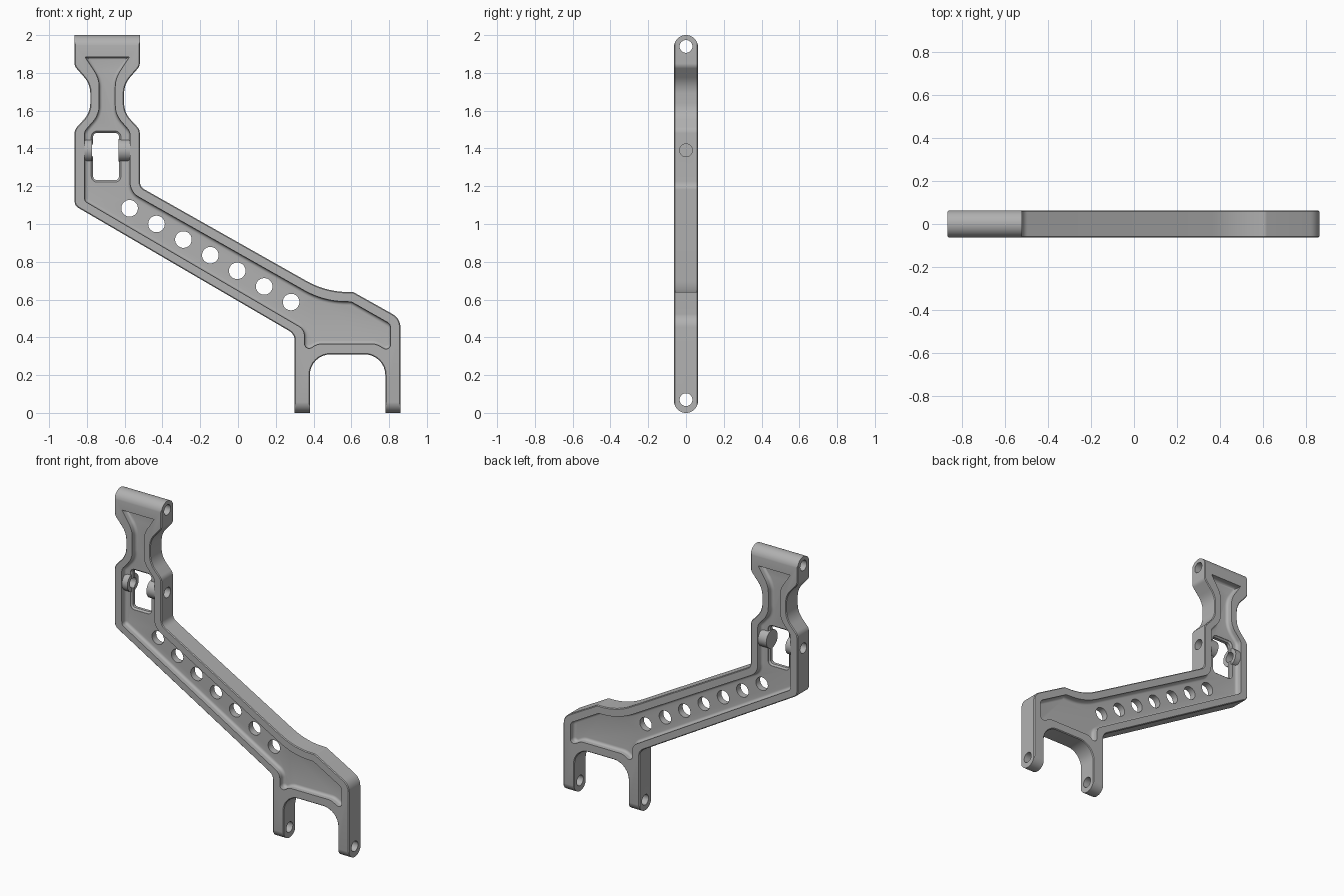
import bpy, bmesh, math
from mathutils import Vector, Matrix

cube = bpy.data.objects.get("Cube")
if cube:
    bpy.data.objects.remove(cube, do_unlink=True)

metal = bpy.data.materials.new("grey metal")
metal.use_nodes = True
GREY = (0.44, 0.44, 0.44, 1)
metal.diffuse_color = GREY
metal.node_tree.nodes["Principled BSDF"].inputs["Base Color"].default_value = GREY

HALF = 0.063      # half thickness of the arm
WEB = 0.022       # half thickness of the web between the pockets
MID = -0.6925     # centre line of the upper head


def rounded(corners, steps=8):
    """Clockwise x-z polygon from (x, z, radius) corners."""
    pts = []
    for i, (x, z, r) in enumerate(corners):
        p = Vector((x, z))
        if r == 0:
            pts.append(p)
            continue
        a = (Vector(corners[i - 1][:2]) - p).normalized()
        b = (Vector(corners[(i + 1) % len(corners)][:2]) - p).normalized()
        half = a.angle(b) / 2
        centre = p + (a + b).normalized() * (r / math.sin(half))
        start = p + a * (r / math.tan(half)) - centre
        end = p + b * (r / math.tan(half)) - centre
        turn = start.angle_signed(end)
        for k in range(steps + 1):
            pts.append(centre + Matrix.Rotation(-turn * k / steps, 2) @ start)
    return pts


def inset(pts, d):
    """Move a clockwise polygon inward by d."""
    out = []
    for i, p in enumerate(pts):
        u = (p - pts[i - 1]).normalized()
        v = (pts[(i + 1) % len(pts)] - p).normalized()
        n1, n2 = Vector((u.y, -u.x)), Vector((v.y, -v.x))
        out.append(p + (n1 + n2) * (d / (1 + n1.dot(n2))))
    return out


def make_object(name, bm):
    bmesh.ops.recalc_face_normals(bm, faces=bm.faces)
    mesh = bpy.data.meshes.new(name)
    bm.to_mesh(mesh)
    bm.free()
    mesh.materials.append(metal)
    ob = bpy.data.objects.new(name, mesh)
    bpy.context.collection.objects.link(ob)
    return ob


def loft(name, pts, rings):
    """Solid through copies of an outline at (y, inset) stations."""
    bm = bmesh.new()
    loops = [[bm.verts.new((p.x, y, p.y)) for p in inset(pts, d)] for y, d in rings]
    for a, b in zip(loops, loops[1:]):
        for i in range(len(a)):
            bm.faces.new((a[i - 1], a[i], b[i], b[i - 1]))
    bm.faces.new(loops[0])
    bm.faces.new(loops[-1])
    return make_object(name, bm)


def rod(name, centre, radius, length, axis, segments=32):
    bm = bmesh.new()
    turn = Matrix.Rotation(math.pi / 2, 4, "Y" if axis == "x" else "X")
    bmesh.ops.create_cone(bm, cap_ends=True, segments=segments, radius1=radius,
                          radius2=radius, depth=length,
                          matrix=Matrix.Translation(centre) @ turn)
    return make_object(name, bm)


def combine(body, tool, operation):
    tool.hide_render = True
    mod = body.modifiers.new("shape", "BOOLEAN")
    mod.operation, mod.object, mod.solver = operation, tool, "EXACT"
    bpy.context.view_layer.objects.active = body
    bpy.ops.object.modifier_apply(modifier=mod.name)
    bpy.data.objects.remove(tool, do_unlink=True)


def mirror_head(corners):
    return [(2 * MID - x, z, r) for x, z, r in reversed(corners)]


# Arm outline: head, waist, sloping beam and forked foot
head = [(-0.52, 2.01, 0), (-0.52, 1.835, 0.04), (-0.603, 1.74, 0.13),
        (-0.603, 1.59, 0.13), (-0.52, 1.5, 0.05)]
outline = head + [
    (-0.52, 1.197, 0.05), (0.466, 0.64, 0.45), (0.61, 0.64, 0.03), (0.86, 0.5, 0.08),
    (0.86, -0.01, 0), (0.78, -0.01, 0), (0.78, 0.31, 0.11), (0.38, 0.31, 0.11),
    (0.38, -0.01, 0), (0.3, -0.01, 0), (0.3, 0.417, 0.06), (-0.865, 1.097, 0.04),
] + mirror_head(head)
edge = 0.005
arm = loft("suspension_arm", rounded(outline),
           [(-HALF, edge), (edge - HALF, 0), (HALF - edge, 0), (HALF, edge)])

# Rounded ends on the head and the fork legs
r = HALF + 0.0005
ends = loft("rounded_ends", rounded([(-r, 2, r - 0.0005), (r, 2, r - 0.0005),
                                     (r, 0, r - 0.0005), (-r, 0, r - 0.0005)], 14),
            [(-1.2, 0), (1.2, 0)])
ends.data.transform(Matrix.Rotation(math.pi / 2, 4, "Z"))
combine(arm, ends, "INTERSECT")

# Pockets with filleted floors, front and back
neck = [(-0.575, 1.885, 0), (-0.65, 1.77, 0.15), (-0.65, 1.58, 0.13), (-0.572, 1.49, 0.05)]
pocket = rounded(neck + [
    (-0.572, 1.169, 0.09), (0.45, 0.592, 0.45), (0.6, 0.588, 0.03), (0.808, 0.47, 0.035),
    (0.808, 0.32, 0.025), (0.73, 0.365, 0.08), (0.42, 0.365, 0.08), (0.352, 0.32, 0.025),
    (0.352, 0.441, 0.06), (-0.812, 1.121, 0.025),
] + mirror_head(neck))
FILLET = 0.018
stations = [(0.09, 0)]
for k in range(6):
    t = math.pi / 2 * k / 5
    stations.append((WEB + FILLET * (1 - math.sin(t)), FILLET * (1 - math.cos(t))))
for side in (-1, 1):
    combine(arm, loft("pocket_cutter", pocket, [(side * y, d) for y, d in stations]),
            "DIFFERENCE")

# Window through the upper web, with eased edges
window = rounded([(-0.767, 1.482, 0.02), (-0.63, 1.482, 0.02),
                  (-0.63, 1.232, 0.02), (-0.767, 1.232, 0.02)], 5)
combine(arm, loft("window_cutter", window,
                  [(-0.09, -0.01), (-0.02, -0.01), (-0.01, 0),
                   (0.01, 0), (0.02, -0.01), (0.09, -0.01)]), "DIFFERENCE")

# Pin bosses either side of the window
for x0, x1 in ((-0.84, -0.773), (-0.633, -0.545)):
    combine(arm, rod("pin_boss", ((x0 + x1) / 2, 0, 1.39), 0.06, x1 - x0, "x"), "UNION")

# Row of lightening holes along the beam
for i in range(7):
    combine(arm, rod("beam_hole", (-0.574 + 0.1425 * i, 0, 1.083 - 0.0827 * i),
                     0.044, 0.3, "y"), "DIFFERENCE")

# Cross holes through head, bosses and fork legs
for z in (1.94, 1.39, 0.07):
    combine(arm, rod("pin_hole", (0, 0, z), 0.034, 2.4 if z != 1.39 else 2.3, "x"),
            "DIFFERENCE")

# Smooth curved walls, keep machined edges crisp
bpy.ops.object.select_all(action="DESELECT")
arm.select_set(True)
bpy.context.view_layer.objects.active = arm
bpy.ops.object.shade_smooth_by_angle(angle=math.radians(30))
